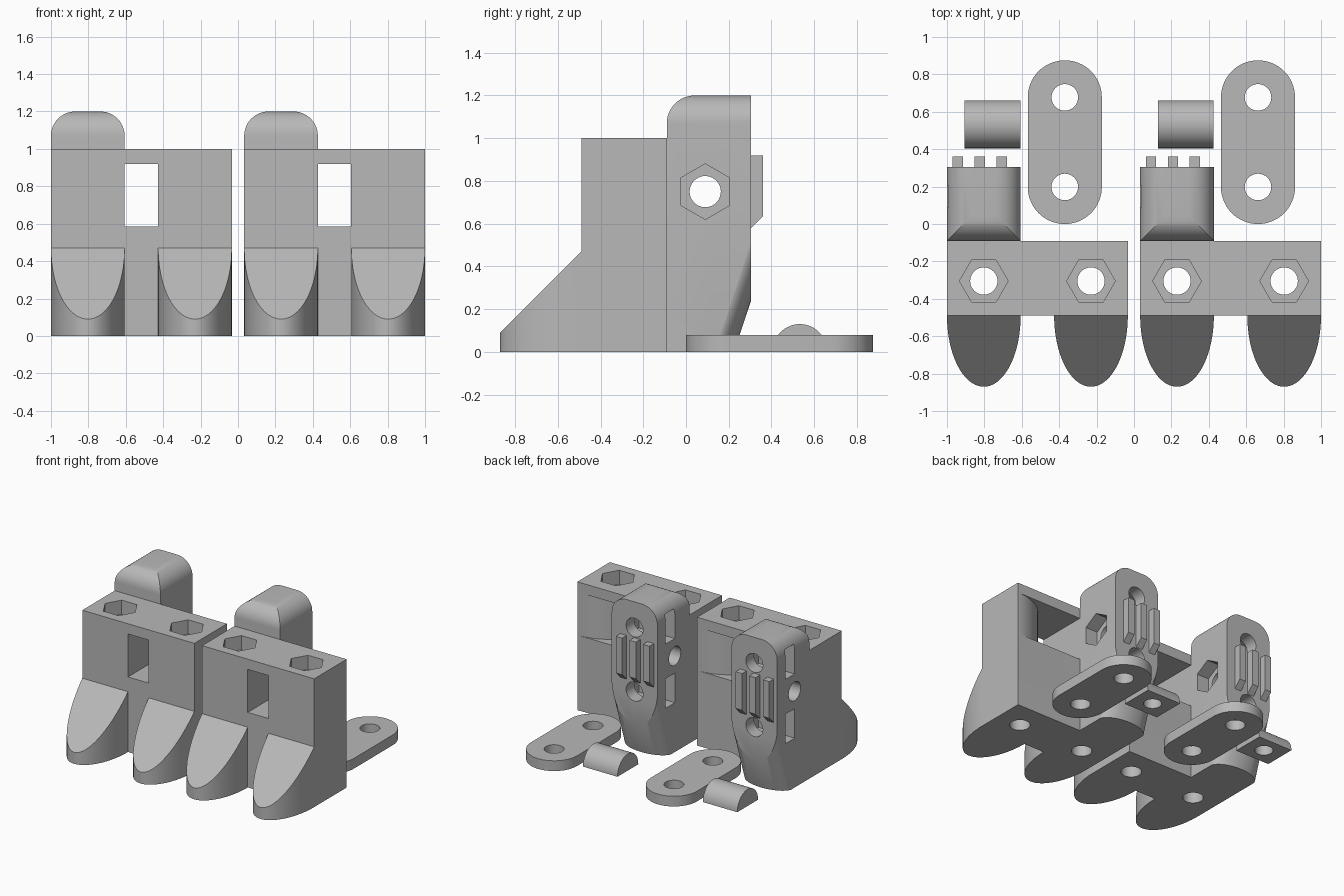
import bpy, bmesh
from math import sin, cos, pi, radians

if "Cube" in bpy.data.objects:
    bpy.data.objects.remove(bpy.data.objects["Cube"])

grey = bpy.data.materials.new("plain grey")
grey.use_nodes = True
GREY = (0.48, 0.48, 0.48, 1)
grey.diffuse_color = GREY
grey.node_tree.nodes["Principled BSDF"].inputs["Base Color"].default_value = GREY

# Offsets of the two identical sets; parts are modelled from x = 0
SETS = {"right": -1.0, "left": 0.033}
WIDTH = 0.967
TOWER = 0.394
MID = TOWER / 2


def arc(cx, cy, rx, ry, start, end, n=20):
    """Points along an elliptical arc, angles in degrees."""
    angles = [radians(start + (end - start) * i / n) for i in range(n + 1)]
    return [(cx + rx * cos(a), cy + ry * sin(a)) for a in angles]


def ring(cx, cy, r, sides=40, turn=0):
    return arc(cx, cy, r, r, turn, turn + 360, sides)[:-1]


def rect(x0, x1, y0, y1):
    return [(x0, y0), (x1, y0), (x1, y1), (x0, y1)]


def prism(name, outline, axis, low, high):
    """Extrude a flat outline along one axis."""
    place = {"x": lambda a, b, t: (t, a, b),
             "y": lambda a, b, t: (a, t, b),
             "z": lambda a, b, t: (a, b, t)}[axis]
    bm = bmesh.new()
    ends = [[bm.verts.new(place(a, b, t)) for a, b in outline] for t in (low, high)]
    for end in ends:
        bm.faces.new(end)
    for i in range(len(outline)):
        j = (i + 1) % len(outline)
        bm.faces.new((ends[0][i], ends[0][j], ends[1][j], ends[1][i]))
    bmesh.ops.recalc_face_normals(bm, faces=bm.faces)
    mesh = bpy.data.meshes.new(name)
    bm.to_mesh(mesh)
    bm.free()
    mesh.materials.append(grey)
    ob = bpy.data.objects.new(name, mesh)
    bpy.context.collection.objects.link(ob)
    return ob


def activate(ob):
    bpy.ops.object.select_all(action="DESELECT")
    ob.select_set(True)
    bpy.context.view_layer.objects.active = ob


def carve(ob, tools, operation="DIFFERENCE"):
    """Apply each tool to the part, then discard the tool."""
    activate(ob)
    for tool in tools:
        tool.hide_render = True
        mod = ob.modifiers.new("carve", "BOOLEAN")
        mod.operation = operation
        mod.solver = "EXACT"
        mod.object = tool
        bpy.ops.object.modifier_apply(modifier=mod.name)
        bpy.data.objects.remove(tool)


def finish(ob):
    """Smooth the curved walls and place the part in both sets."""
    activate(ob)
    bpy.ops.object.shade_smooth_by_angle(angle=radians(25))
    base = ob.name
    twin = ob.copy()
    bpy.context.collection.objects.link(twin)
    for part, (side, offset) in zip((ob, twin), SETS.items()):
        part.name = side + "_" + base
        part.location.x = offset


HOLE, NUT = 0.073, 0.13
toe_centres = (MID, WIDTH - MID)

# Main block with vertical bolt holes, nut pockets and a flared window
block = prism("block", rect(0, WIDTH, -0.49, -0.09), "z", 0, 1)
window = [(TOWER, 0.1), (TOWER, -0.6), (0.572, -0.6)]
window += arc(0.957, -0.49, 0.385, 0.4, 180, 90) + [(0.957, 0.1)]
tools = [prism("cutter", window, "z", 0.585, 0.92)]
for x in toe_centres:
    tools.append(prism("cutter", ring(x, -0.305, HOLE), "z", -0.1, 1.1))
    tools.append(prism("cutter", ring(x, -0.305, NUT, 6), "z", 0.89, 1.1))
carve(block, tools)
finish(block)

# Elliptical toes with sloping tops
for name, x in zip(("outer_toe", "inner_toe"), toe_centres):
    toe = prism(name, arc(x, -0.49, MID, 0.38, 180, 360, 40), "z", 0, 1)
    for v in toe.data.vertices:
        if v.co.z > 0.5:
            v.co.z = v.co.y + 0.96
    finish(toe)

# Tower: rounded from the front and side, with a leaning elliptical heel
R, TOP = 0.13, 1.2
front = [(0, 0), (TOWER, 0)] + arc(TOWER - R, TOP - R, R, R, 0, 90, 12)
front += arc(R, TOP - R, R, R, 90, 180, 12)
tower = prism("tower", front, "y", -0.09, 0.305)
side = [(0.5, -0.1), (0.5, 1.4), (R - 0.09, 1.4)]
side += arc(R - 0.09, TOP - R, R, R, 90, 180, 12) + [(-0.09, -0.1)]
side_tool = prism("cutter", side, "x", -0.2, 0.6)
heel = [(MID + 0.199, -0.3)] + arc(MID, 0.12, 0.199, 0.105, 0, 180, 40)
heel += [(MID - 0.199, -0.3)]
heel_tool = prism("cutter", heel, "z", 0, 1.4)
for v in heel_tool.data.vertices:
    if v.co.y > 0:
        v.co.y += 0.33 * v.co.z
carve(tower, [side_tool, heel_tool], "INTERSECT")

# Cross bolt with nut pocket, and two back bolts with side nut slots
tools = [prism("cutter", ring(0.09, 0.75, HOLE), "x", -0.1, 0.6),
         prism("cutter", ring(0.09, 0.75, NUT, 6, 90), "x", 0.29, 0.6)]
for z in (0.5, 1.0):
    tools.append(prism("cutter", ring(MID, z, HOLE), "y", 0.03, 0.5))
    tools.append(prism("cutter", rect(0.09, 0.205, z - 0.115, z + 0.115), "x", -0.1, 0.31))
carve(tower, tools)
finish(tower)

# Grip ridges on the back of the tower
ridge = [(0.305, 0.92), (0.36, 0.92), (0.36, 0.635), (0.305, 0.58)]
for i in range(3):
    x = 0.03 + 0.1175 * i
    finish(prism("grip_ridge_%d" % (i + 1), ridge, "x", x, x + 0.055))

# Loose link plate with two holes
PX, PR = 0.63, 0.198
link = arc(PX, PR, PR, PR, 180, 360, 32) + arc(PX, 0.875 - PR, PR, PR, 0, 180, 32)
plate = prism("link_plate", link, "z", 0, 0.08)
carve(plate, [prism("cutter", ring(PX, y, 0.071), "z", -0.1, 0.2) for y in (PR, 0.875 - PR)])
finish(plate)

# Loose half-round peg with a blind hole underneath
peg = prism("half_round_peg", arc(0.533, 0, 0.128, 0.13, 0, 180, 32), "x", 0.095, 0.392)
carve(peg, [prism("cutter", ring(0.243, 0.533, 0.065), "z", -0.1, 0.08)])
finish(peg)
